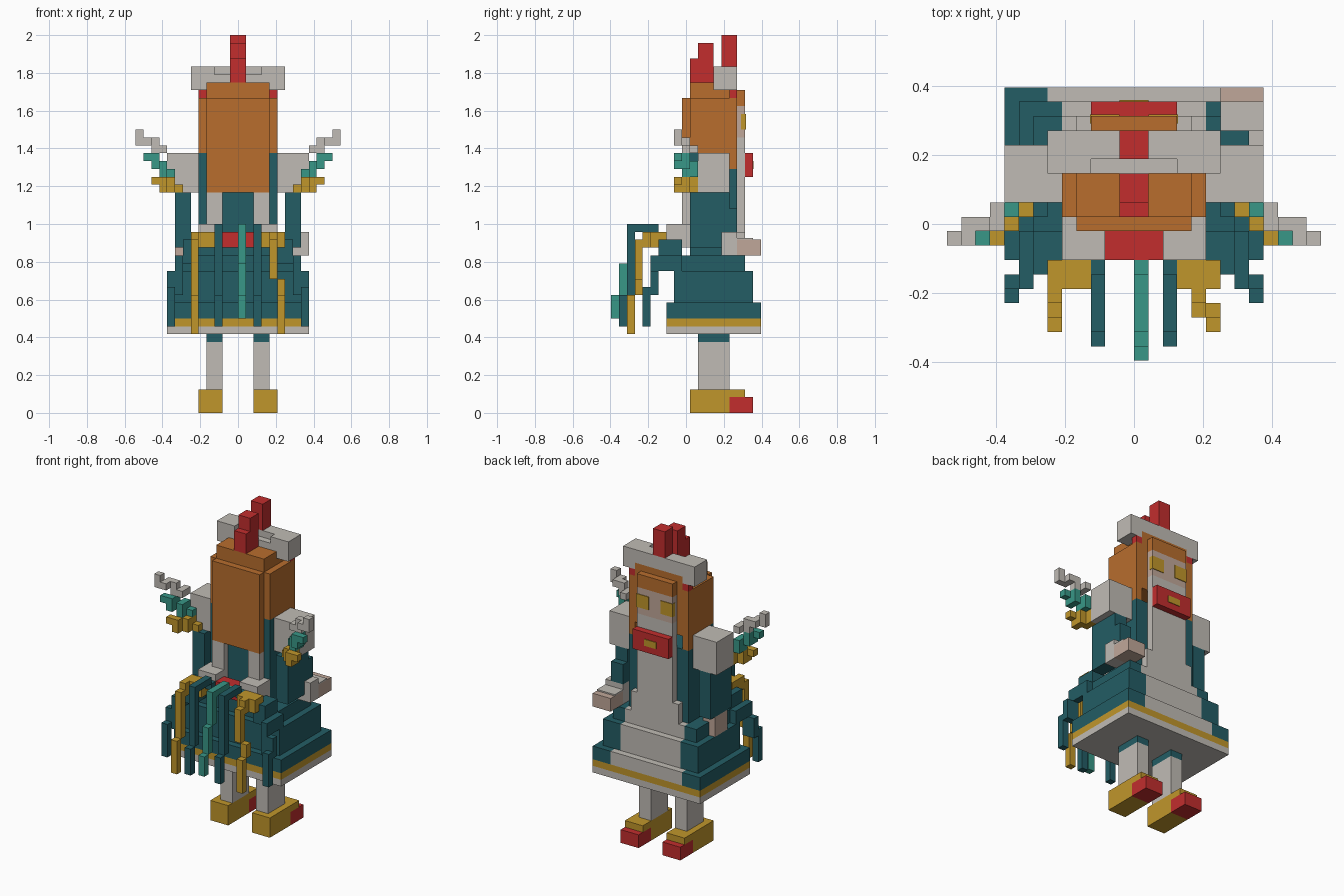
import bpy, bmesh
from mathutils import Matrix, Vector

cube = bpy.data.objects.get("Cube")
if cube:
    bpy.data.objects.remove(cube, do_unlink=True)

UNIT = 1 / 24              # edge of one block
ORIGIN = Vector((0, -9.5, 0))  # block grid is counted from the tail tip


def material(name, *rgb):
    mat = bpy.data.materials.new(name)
    mat.use_nodes = True
    mat.diffuse_color = (*rgb, 1)
    shader = next(n for n in mat.node_tree.nodes if n.type == "BSDF_PRINCIPLED")
    shader.inputs["Base Color"].default_value = (*rgb, 1)
    shader.inputs["Roughness"].default_value = 0.9
    return mat


white = material("off white", .53, .50, .46)
brown = material("hair brown", .48, .155, .027)
teal = material("dark teal", .017, .11, .13)
gold = material("gold", .53, .305, .024)
green = material("sea green", .04, .31, .245)
red = material("red", .54, .027, .027)
skin = material("skin", .53, .39, .32)


def part(name, mat, *blocks, mirror=False):
    """One object from blocks given as (x range), (y range), (z range)."""
    bm = bmesh.new()
    for block in blocks:
        low = Vector([r[0] for r in block]) + ORIGIN
        high = Vector([r[1] for r in block]) + ORIGIN
        mid, size = (low + high) / 2 * UNIT, (high - low) * UNIT
        for side in ((1, -1) if mirror else (1,)):
            place = Matrix.Translation((mid.x * side, mid.y, mid.z))
            bmesh.ops.create_cube(bm, size=1, matrix=place @ Matrix.Diagonal((*size, 1)))
    mesh = bpy.data.meshes.new(name)
    bm.to_mesh(mesh)
    bm.free()
    mesh.materials.append(mat)
    obj = bpy.data.objects.new(name, mesh)
    bpy.context.collection.objects.link(obj)
    return obj


def wide(half):
    """Range centred on the middle plane."""
    return (-half, half)


# Shoes and legs
part("shoes", gold, ((2, 5), (10, 15), (0, 3)), ((2, 5), (15, 17), (2, 3)), mirror=True)
part("shoe_toes", red, ((2, 5), (15, 18), (0, 2)), mirror=True)
part("stockings", white, ((2, 4), (11, 15), (3, 9)), mirror=True)
part("leg_tops", teal, ((2, 4), (11, 15), (9, 10)), mirror=True)

# Skirt: hem bands, then stepped tiers with an apron panel on the face side
part("skirt_hem", white, (wide(9), (7, 19), (10, 11)))
part("skirt_band", gold, (wide(9), (7, 19), (11, 12)))
tiers = [("lower", 9, 6, 7, 19, (12, 14)),
         ("middle", 8, 5, 8, 18, (14, 18)),
         ("upper", 7, 5, 9, 17, (18, 20))]
for label, half, panel, back, face, height in tiers:
    row = (face - 1, face)
    part(label + "_skirt", teal, (wide(half), (back, face - 1), height))
    part(label + "_skirt_corners", teal, ((panel, half), row, height), mirror=True)
    part(label + "_apron", white, (wide(panel), row, height))

# Torso, bib and back straps
part("torso", teal, (wide(5), (10, 16), (20, 31)), (wide(5), (10, 12), (31, 33)))
part("bib", white, (wide(4), (16, 17), (20, 23)), (wide(3), (16, 17), (23, 35)))
part("back_straps", white, ((2, 4), (9, 10), (24, 28)), mirror=True)
part("bow", white, ((2, 5), (7, 10), (21, 24)), mirror=True)
part("bow_knot", red, (wide(2), (7, 9), (21, 23)))

# Sleeves and hands; one arm reaches forward
part("shoulder_puffs", white, ((5, 9), (11, 15), (28, 33)), mirror=True)
part("sleeves", teal, ((6, 8), (10, 15), (21, 28)), mirror=True)
part("left_elbow", teal, ((6, 8), (15, 16), (23, 26)))
part("left_cuff", white, ((6, 9), (14, 16), (20, 23)))
part("left_hand", skin, ((6, 9), (16, 19), (20, 22)))
part("left_glove_top", white, ((6, 9), (16, 18), (22, 22.2)))
part("right_hand", skin, ((-8, -6), (11, 14), (18, 21)))

# Head, hair and face
part("head", brown, (wide(4), (10, 16), (33, 42)))
part("back_hair", brown, (wide(4), (9, 10), (28, 40)),
     (wide(5), (10, 12), (33, 40)))
part("side_locks", brown, ((4, 5), (12, 16), (31, 40)), mirror=True)
part("fringe", brown, (wide(3), (16, 17), (39, 41)))
part("face", skin, (wide(3), (16, 17), (35, 39)))
part("eyes", gold, ((1, 3.05), (16.5, 17.1), (36, 38)), mirror=True)
part("mouth", red, (wide(3), (17, 18), (30, 33)))
part("mouth_mark", gold, (wide(1), (17.5, 18.1), (31, 32)))

# Cap with lowered ends, ear beads and comb
part("cap", white, (wide(3), (14, 16), (42, 44)), (wide(3), (13, 14), (42, 43)))
part("cap_ends", white, ((3, 4), (13, 16), (42, 44)), ((4, 6), (13, 16), (41, 44)), mirror=True)
part("ear_beads", red, ((4, 5), (15, 16), (40, 41)), mirror=True)
part("comb", red, (wide(1), (10, 13), (42, 45)), (wide(1), (11, 13), (45, 47)),
     (wide(1), (14, 16), (44, 48)))

# Wing feathers fanning out of each shoulder
part("upper_feathers", white, ((9, 10), (10, 11), (33, 34)), ((9, 11), (9, 10), (33, 34)),
     ((10, 12), (9, 10), (34, 35)), ((11, 13), (8, 9), (34, 35)),
     ((12, 13), (8, 9), (35, 36)), mirror=True)
part("middle_feathers", green, ((8, 9), (10, 11), (30, 31)), ((9, 10), (9, 11), (30, 32)),
     ((10, 11), (8, 10), (31, 33)), ((11, 12), (8, 9), (32, 33)), mirror=True)
part("lower_feathers", gold, ((7, 8), (10, 11), (28, 29)), ((8, 9), (9, 11), (28, 30)),
     ((9, 10), (8, 10), (28, 30)), ((10, 11), (8, 9), (29, 30)), mirror=True)


def strand(name, mat, x, start, lengths, mirror=False):
    """Tail strand: arches out of the bow, then hangs in steps."""
    blocks = [(x, (start + 2, 6), (23, 24)), (x, (6, 8), (22, 23))]
    for step, height in enumerate(lengths):
        blocks.append((x, (start + step, start + step + 1), height))
    part(name, mat, *blocks, mirror=mirror)


# Tail strands
strand("middle_strand", green, (0, 1), 0, [(12, 15), (15, 19), (19, 24)])
strand("inner_strands", teal, (2, 3), 1, [(11, 15), (15, 24)], mirror=True)
part("gold_strand_roots", gold, ((3, 6), (5, 7), (21, 23)), mirror=True)
part("right_gold_strand", gold, ((-6, -5), (4, 5), (21, 23)),
     ((-6, -5), (3, 4), (15, 22)), ((-6, -5), (2, 3), (10, 15)))
part("left_gold_strand", gold, ((4, 5), (4, 5), (21, 23)), ((4, 5), (3, 4), (17, 22)),
     ((5, 6), (3, 4), (15, 17)), ((5, 6), (2, 3), (10, 15)))
part("outer_strands", teal, ((5, 7), (6, 9), (19, 22)), ((7, 8), (5, 9), (18, 20)),
     ((7, 9), (5, 6), (15, 18)), ((8, 9), (4, 5), (11, 16)), mirror=True)
